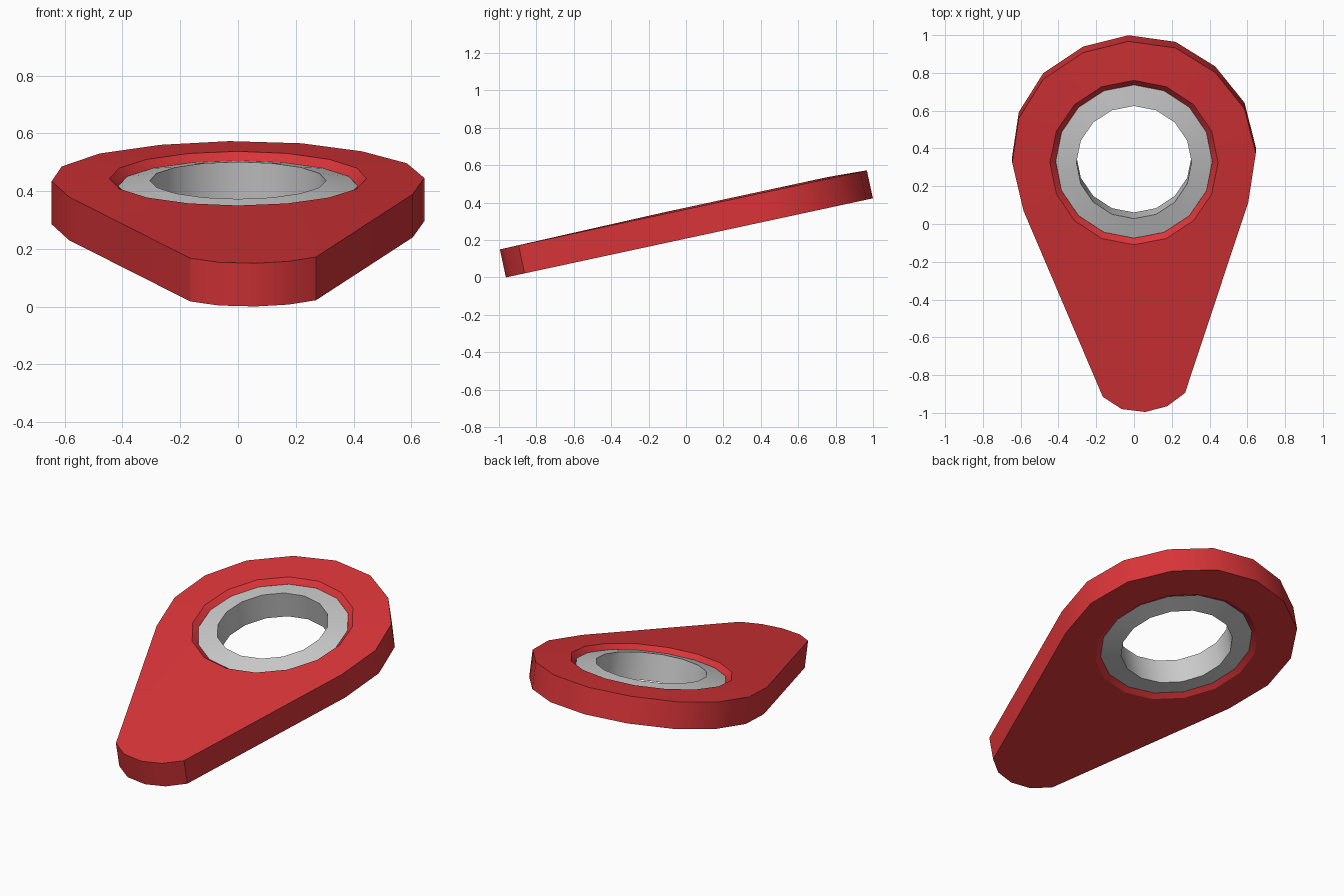
import bpy, math
from mathutils import Matrix

if "Cube" in bpy.data.objects:
    bpy.data.objects.remove(bpy.data.objects["Cube"])

TILT = math.atan(0.2155)
PLACE = Matrix.Translation((0, 0.327, 0.435)) @ Matrix.Rotation(TILT, 4, 'X')
SIDES, THICK = 16, 0.153


def circle(r, w):
    # clockwise from the back, matching the plate outline
    a = [2 * math.pi * k / SIDES for k in range(SIDES)]
    return [(r * math.sin(t), r * math.cos(t), w) for t in a]


def loft_closed(name, loops):
    # skin a closed chain of loops into a ring-shaped solid
    n = len(loops)
    verts = [p for loop in loops for p in loop]
    faces = []
    for i in range(n):
        j = (i + 1) % n
        for k in range(SIDES):
            m = (k + 1) % SIDES
            faces.append((i * SIDES + k, i * SIDES + m, j * SIDES + m, j * SIDES + k))
    mesh = bpy.data.meshes.new(name)
    mesh.from_pydata(verts, [], faces)
    obj = bpy.data.objects.new(name, mesh)
    bpy.context.collection.objects.link(obj)
    bpy.ops.object.select_all(action='DESELECT')
    obj.select_set(True)
    bpy.context.view_layer.objects.active = obj
    bpy.ops.object.mode_set(mode='EDIT')
    bpy.ops.mesh.select_all(action='SELECT')
    bpy.ops.mesh.normals_make_consistent(inside=False)
    bpy.ops.object.mode_set(mode='OBJECT')
    bpy.ops.object.shade_smooth_by_angle(angle=math.radians(30))
    mesh.transform(PLACE)
    return obj


# Teardrop outline of the plate, as seen from above
outline = [(-.03, .967), (.22, .932), (.43, .802), (.585, .61),
           (.645, .375), (.605, .115), (.27, -.895), (.175, -.965),
           (.06, -.995), (-.065, -.98), (-.165, -.915), (-.585, .07),
           (-.645, .325), (-.61, .56), (-.48, .767), (-.27, .907)]


def edge(w):
    return [(x, (y - 0.327) / math.cos(TILT), w) for x, y in outline]


# Red plate with a chamfered hole
plate = loft_closed("teardrop_plate", [
    edge(0), circle(.445, .009), circle(.415, -.018),
    circle(.415, -THICK + .018), circle(.445, -THICK), edge(-THICK)])
red = bpy.data.materials.new("red")
red.diffuse_color = (0.70, 0.035, 0.04, 1)
red.use_nodes = True
red.node_tree.nodes["Principled BSDF"].inputs["Base Color"].default_value = red.diffuse_color
plate.data.materials.append(red)

# Grey eyelet set in the hole, sloping down to its outer edge
loft_closed("eyelet_ring", [
    circle(.305, .002), circle(.4145, -.018),
    circle(.4145, -THICK + .018), circle(.305, -THICK)])
